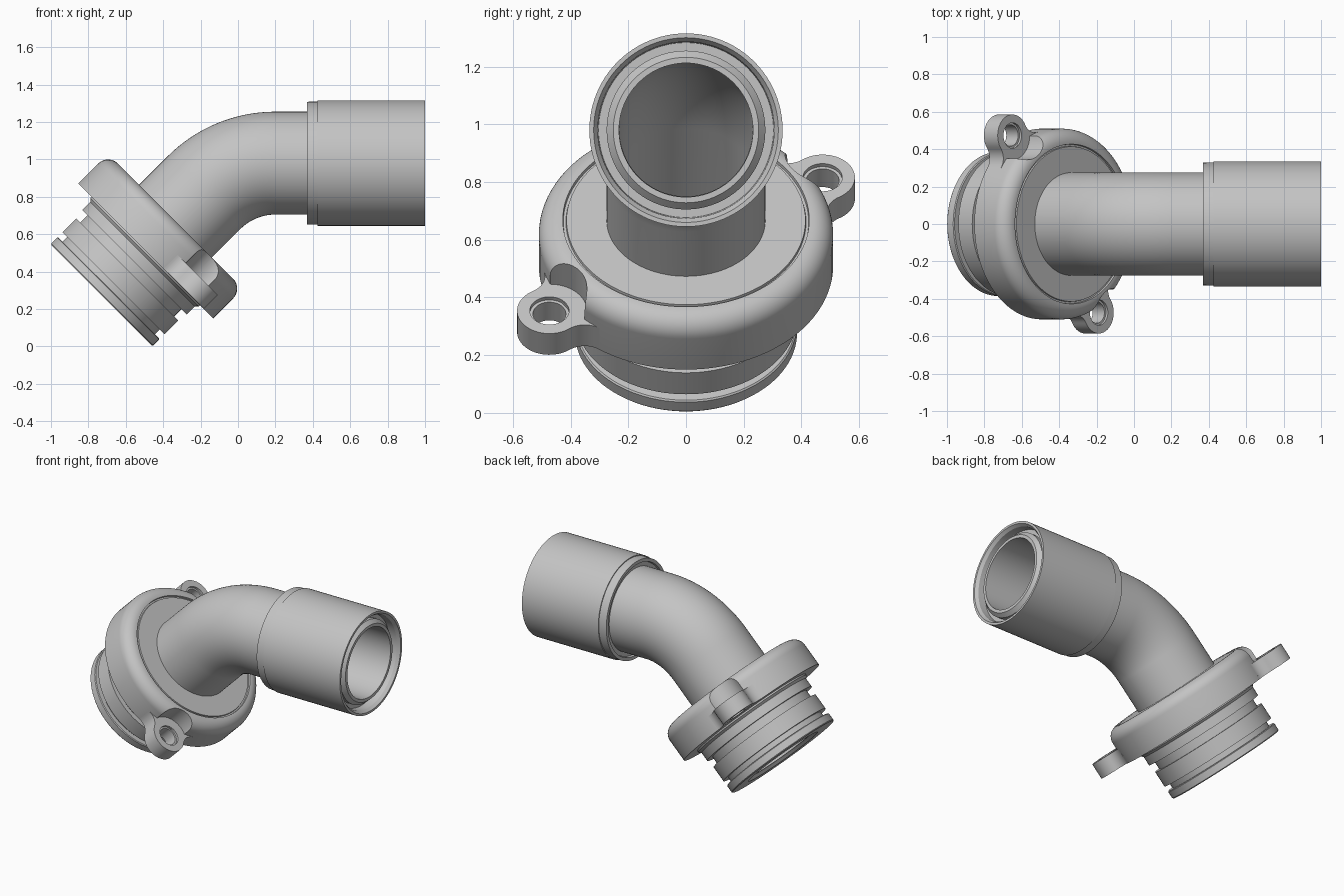
import bpy, bmesh, math
from mathutils import Matrix, Vector

if "Cube" in bpy.data.objects:
    bpy.data.objects.remove(bpy.data.objects["Cube"])

SEG = 96
BEND_START, BEND_R, TILT = 0.775, 0.54, math.radians(45)
BEND_END = BEND_START + BEND_R * TILT
BEND_CENTRE = Vector((0.2, 0, 0.44))
END_OFFSET = BEND_END - 0.2          # path length minus x on the level run

grey = bpy.data.materials.new("light grey")
grey.use_nodes = True
grey.diffuse_color = (0.55, 0.55, 0.55, 1)
grey.node_tree.nodes["Principled BSDF"].inputs["Base Color"].default_value = grey.diffuse_color


def frame(s):
    """Matrix at distance s along the centre line, local z along the line."""
    bend = min(max(s, BEND_START), BEND_END)
    a = TILT + (bend - BEND_START) / BEND_R
    axis = Vector((math.sin(a), 0, math.cos(a)))
    pos = BEND_CENTRE + BEND_R * Vector((-math.cos(a), 0, math.sin(a))) + axis * (s - bend)
    return Matrix.Translation(pos) @ Matrix.Rotation(a, 4, "Y")


def make(name, bm):
    bmesh.ops.recalc_face_normals(bm, faces=bm.faces)
    mesh = bpy.data.meshes.new(name)
    bm.to_mesh(mesh)
    bm.free()
    mesh.materials.append(grey)
    ob = bpy.data.objects.new(name, mesh)
    bpy.context.collection.objects.link(ob)
    return ob


def sweep(name, profile):
    """Closed (distance, radius) profile turned about the centre line."""
    bm = bmesh.new()
    rings = []
    for s, r in profile:
        m = frame(s)
        rings.append([bm.verts.new(m @ Vector((r * math.cos(k * math.tau / SEG),
                                               r * math.sin(k * math.tau / SEG), 0)))
                      for k in range(SEG)])
    for a, b in zip(rings, rings[1:] + rings[:1]):
        for k in range(SEG):
            n = (k + 1) % SEG
            bm.faces.new((a[k], a[n], b[n], b[k]))
    return make(name, bm)


def prism(name, outline, low, high):
    """Outline in the flange plane, extruded along the flange axis."""
    bm = bmesh.new()
    face = bm.faces.new([bm.verts.new((x, y, low)) for x, y in outline])
    top = bmesh.ops.extrude_face_region(bm, geom=[face])["geom"]
    bmesh.ops.translate(bm, vec=(0, 0, high - low),
                        verts=[g for g in top if isinstance(g, bmesh.types.BMVert)])
    bm.transform(frame(0))
    return make(name, bm)


def arc(centre, r, a0, a1, n):
    return [(centre[0] + r * math.cos(a0 + (a1 - a0) * i / n),
             centre[1] + r * math.sin(a0 + (a1 - a0) * i / n)) for i in range(n + 1)]


def circle(centre, r):
    return arc(centre, r, 0, math.tau, 48)[:-1]


def cut(ob, cutter):
    mod = ob.modifiers.new("cut", "BOOLEAN")
    mod.operation, mod.solver, mod.object = "DIFFERENCE", "EXACT", cutter
    bpy.context.view_layer.update()
    done = bpy.data.meshes.new_from_object(ob.evaluated_get(bpy.context.evaluated_depsgraph_get()))
    ob.modifiers.clear()
    ob.data = done
    bpy.data.objects.remove(cutter)


parts = []

# Grooved spigot that plugs into the mating part
parts.append(sweep("spigot", [
    (0.02, 0.24), (0, 0.26), (0, 0.38), (0.006, 0.385), (0.05, 0.385), (0.055, 0.38),
    (0.055, 0.35), (0.09, 0.35), (0.09, 0.386), (0.195, 0.386), (0.195, 0.355),
    (0.25, 0.355), (0.25, 0.395), (0.31, 0.395), (0.325, 0.41), (0.36, 0.41), (0.36, 0.24)]))

# Round flange with rolled upper rim and a fine ring groove
FL_R, FL_LOW, FL_TOP, FILLET = 0.51, 0.335, 0.56, 0.075
rim = arc((FL_TOP - FILLET, FL_R - FILLET), FILLET, math.pi / 2, 0, 10)
flange = sweep("flange", [(FL_LOW, 0.25), (FL_LOW, FL_R)] + rim + [
    (0.56, 0.427), (0.548, 0.425), (0.548, 0.416), (0.557, 0.414), (0.557, 0.25)])
parts.append(flange)

# Two bolt ears, opposite each other, blended into the flange
EAR_D, EAR_R, BLEND, EAR_TOP = 0.575, 0.112, 0.085, 0.44
a, b = FL_R + BLEND, EAR_R + BLEND
swing = math.acos((a * a + EAR_D ** 2 - b * b) / (2 * a * EAR_D))
bx, by = a * math.cos(swing), a * math.sin(swing)
to_ear = math.atan2(-by, EAR_D - bx)
half = arc((bx, by), BLEND, swing - math.pi, to_ear, 12)      # concave blend
turn = to_ear + math.pi                                       # start of the round nose
nose = arc((EAR_D, 0), EAR_R, turn, -turn, 32)[1:-1]
outline = [(0.42, 0.14)] + half + nose + [(x, -y) for x, y in reversed(half)] + [(0.42, -0.14)]

for name, deg in (("right_ear", -55.4), ("left_ear", 124.6)):
    t = math.radians(deg)
    c, s = math.cos(t), math.sin(t)
    centre = (EAR_D * c, EAR_D * s)
    # bolt head clearance scooped out of the rim
    cut(flange, prism("scoop", circle(centre, 0.13), EAR_TOP - 0.003, 0.7))
    ear = prism(name, [(x * c - y * s, x * s + y * c) for x, y in outline],
                FL_LOW + 0.001, EAR_TOP)
    cut(ear, prism("bolt_hole", circle(centre, 0.057), 0.2, 0.6))
    cut(ear, prism("hole_recess", circle(centre, 0.068), EAR_TOP - 0.015, 0.6))
    parts.append(ear)

# Bent pipe, hollow all the way through
bend = [BEND_START + (BEND_END - BEND_START) * i / 24 for i in range(25)]
tip = END_OFFSET + 0.985
parts.append(sweep("bent_pipe", [(0.02, 0.275)] + [(s, 0.275) for s in bend]
                   + [(tip - 0.025, 0.275), (tip, 0.252), (tip, 0.232)]
                   + [(s, 0.23) for s in reversed(bend)] + [(0.02, 0.23)]))

# Outer sleeve on the level end, with a stepped collar and open annular gap
sleeve = [(0.385, 0.25), (0.385, 0.302), (0.37, 0.306), (0.37, 0.328), (0.425, 0.329),
          (0.425, 0.335), (1.0, 0.335), (1.0, 0.32), (0.98, 0.306), (0.93, 0.303), (0.93, 0.25)]
parts.append(sweep("outer_sleeve", [(x + END_OFFSET, r) for x, r in sleeve]))

# Smooth shading with crisp edges
bpy.ops.object.select_all(action="DESELECT")
for ob in parts:
    ob.select_set(True)
bpy.context.view_layer.objects.active = parts[0]
bpy.ops.object.shade_smooth_by_angle(angle=math.radians(30))
